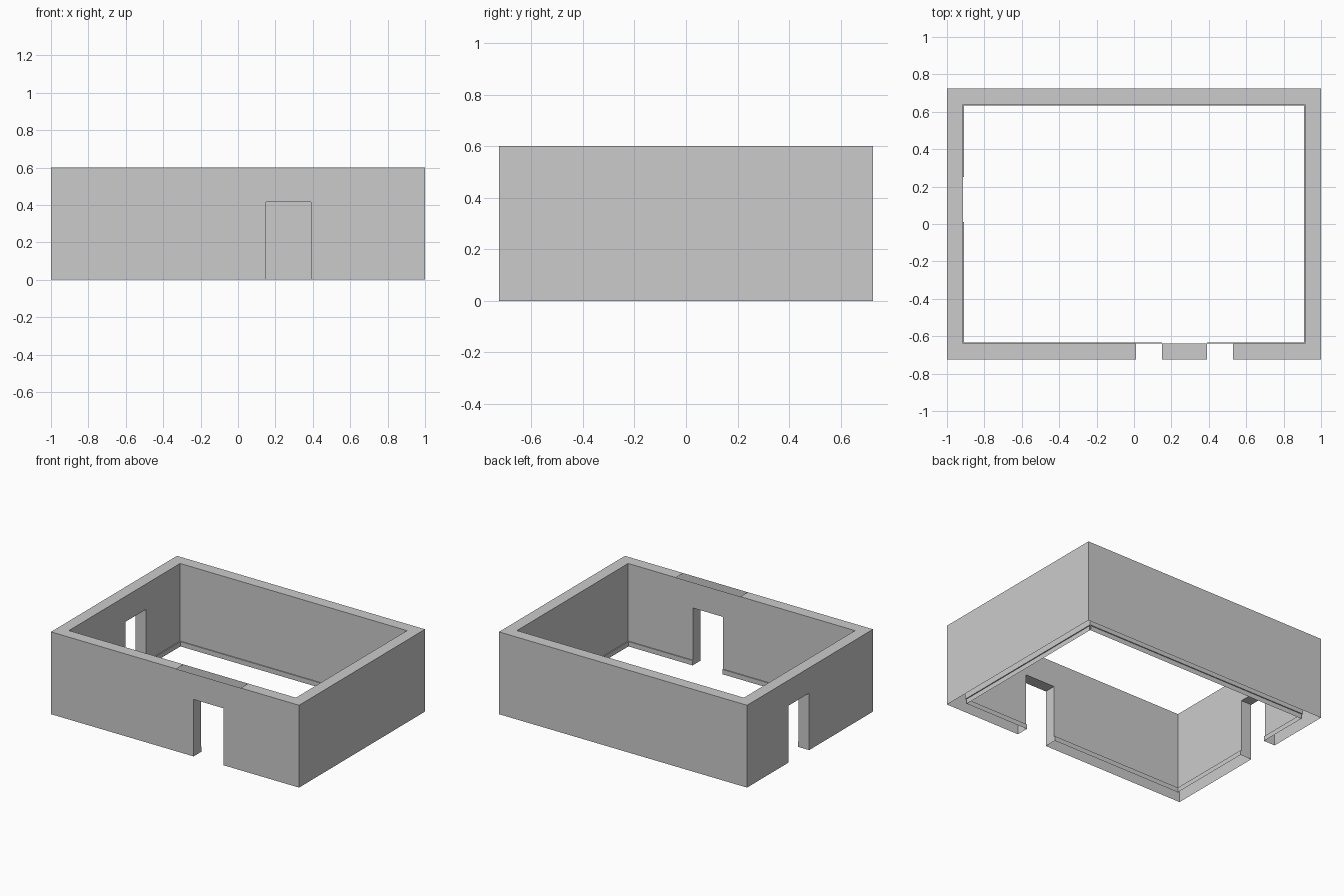
import bpy, bmesh

if "Cube" in bpy.data.objects:
    bpy.data.objects.remove(bpy.data.objects["Cube"])

X, Y, H = 1.0, 0.725, 0.6            # outer half sizes and height
IX, IY = 0.915, 0.64                 # inner half sizes
DOOR_H = 0.415
SK_H, SK_D = 0.035, 0.007            # skirting height and depth
FRONT_DOOR = (0.15, 0.39)
LEFT_DOOR = (0.01, 0.25)
TOP_GAP = (0.01, 0.53)               # uncapped stretch above the front door


def build(name, quads):
    """One object from a list of quads."""
    bm = bmesh.new()
    for q in quads:
        bm.faces.new([bm.verts.new(p) for p in q])
    bmesh.ops.remove_doubles(bm, verts=bm.verts, dist=1e-5)
    bmesh.ops.recalc_face_normals(bm, faces=bm.faces)
    me = bpy.data.meshes.new(name)
    bm.to_mesh(me)
    bm.free()
    ob = bpy.data.objects.new(name, me)
    bpy.context.collection.objects.link(ob)
    return ob


def place(axis, pos, t, z):
    """Point on a wall: pos across the wall, t along it."""
    return (t, pos, z) if axis == 'x' else (pos, t, z)


def strip(axis, p0, t0, z0, p1, t1, z1):
    """Upright sheet, ledge or jamb between two opposite corners."""
    if p0 == p1:
        pts = [(p0, t0, z0), (p0, t1, z0), (p0, t1, z1), (p0, t0, z1)]
    elif z0 == z1:
        pts = [(p0, t0, z0), (p0, t1, z0), (p1, t1, z0), (p1, t0, z0)]
    else:
        pts = [(p0, t0, z0), (p1, t0, z0), (p1, t0, z1), (p0, t0, z1)]
    return [place(axis, *p) for p in pts]


def wall(name, axis, sign, door=None, gap=None):
    """Hollow wall with open underside, optional doorway and skirting."""
    if axis == 'x':
        out, inn, lo, li = sign * Y, sign * IY, X, IX
    else:
        out, inn, lo, li = sign * X, sign * IX, Y, IY
    sk = inn - sign * SK_D
    quads = []

    def spans(half):
        return [(-half, door[0]), (door[1], half)] if door else [(-half, half)]

    # outer sheet
    for a, b in spans(lo):
        quads.append(strip(axis, out, a, 0, out, b, H))
    # inner sheet with stepped skirting
    for a, b in spans(li):
        quads.append(strip(axis, inn, a, SK_H, inn, b, H))
        quads.append(strip(axis, inn, a, SK_H, sk, b, SK_H))
        quads.append(strip(axis, sk, a, 0, sk, b, SK_H))
    # doorway: panels above, jambs and lintel
    if door:
        a, b = door
        for p in (out, inn):
            quads.append(strip(axis, p, a, DOOR_H, p, b, H))
        for t in door:
            quads.append(strip(axis, out, t, 0, inn, t, DOOR_H))
            quads.append(strip(axis, inn, t, 0, sk, t, SK_H))
        quads.append(strip(axis, out, a, DOOR_H, inn, b, DOOR_H))
    # top cap, mitred at the corners
    ends = [(-lo, -li), (lo, li)]
    if gap:
        pieces = [(ends[0], (gap[0],) * 2), ((gap[1],) * 2, ends[1])]
    else:
        pieces = [ends]
    for (a0, a1), (b0, b1) in pieces:
        quads.append([place(axis, out, a0, H), place(axis, out, b0, H),
                      place(axis, inn, b1, H), place(axis, inn, a1, H)])
    return build(name, quads)


wall("front_wall", 'x', -1, FRONT_DOOR, TOP_GAP)
wall("back_wall", 'x', 1)
wall("left_wall", 'y', -1, LEFT_DOOR)
wall("right_wall", 'y', 1)
